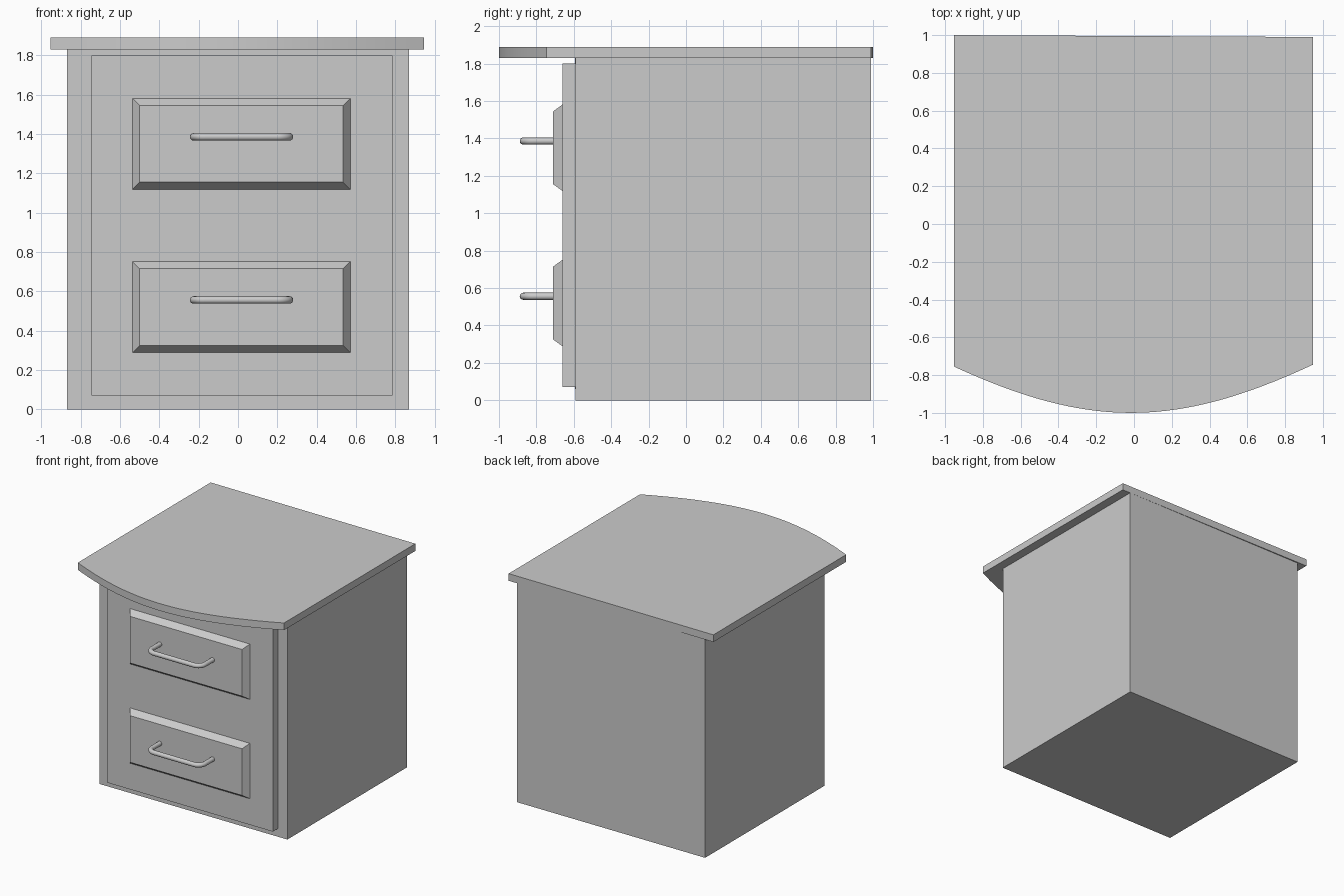
import bpy, bmesh, math
from mathutils import Vector
from mathutils.geometry import interpolate_bezier

default = bpy.data.objects.get("Cube")
if default:
    bpy.data.objects.remove(default, do_unlink=True)

grey = bpy.data.materials.new("light grey")
grey.use_nodes = True
COLOUR = (0.6, 0.6, 0.6, 1)
grey.diffuse_color = COLOUR
grey.node_tree.nodes["Principled BSDF"].inputs["Base Color"].default_value = COLOUR


def finish(name, bm):
    bmesh.ops.recalc_face_normals(bm, faces=bm.faces)
    mesh = bpy.data.meshes.new(name)
    bm.to_mesh(mesh)
    bm.free()
    mesh.materials.append(grey)
    obj = bpy.data.objects.new(name, mesh)
    bpy.context.collection.objects.link(obj)
    return obj


def smooth(obj):
    bpy.ops.object.select_all(action="DESELECT")
    obj.select_set(True)
    bpy.context.view_layer.objects.active = obj
    bpy.ops.object.shade_smooth_by_angle(angle=math.radians(40))


def box(name, x, y, z, inset=0):
    """Box between (min, max) pairs; inset narrows its front face."""
    bm = bmesh.new()
    bmesh.ops.create_cube(bm, size=1)
    for v in bm.verts:
        shrink = inset if v.co.y < 0 else 0
        v.co = [pair[c > 0] - (math.copysign(shrink, c) if axis != 1 else 0)
                for axis, (c, pair) in enumerate(zip(v.co, (x, y, z)))]
    return finish(name, bm)


def bar(name, path, radius, sides=16):
    """Round bar swept along a path lying in a horizontal plane."""
    bm = bmesh.new()
    rings = []
    for i, p in enumerate(path):
        before = (p - path[max(i - 1, 0)]).normalized()
        after = (path[min(i + 1, len(path) - 1)] - p).normalized()
        along = (before + after).normalized()
        side = along.cross(Vector((0, 0, 1)))
        ring = []
        for k in range(sides):
            a = math.tau * k / sides
            ring.append(bm.verts.new(p + radius * (side * math.cos(a) + Vector((0, 0, math.sin(a))))))
        rings.append(ring)
    for r, s in zip(rings, rings[1:]):
        for k in range(sides):
            j = (k + 1) % sides
            bm.faces.new((r[k], r[j], s[j], s[k]))
    bm.faces.new(rings[0])
    bm.faces.new(rings[-1])
    smooth(finish(name, bm))


# Cabinet body, thin front frame and front panel
box("cabinet_body", (-0.87, 0.87), (-0.59, 0.99), (0, 1.83))
box("front_frame", (-0.76, 0.775), (-0.594, -0.58), (0.06, 1.83))
box("front_panel", (-0.745, 0.785), (-0.66, -0.59), (0.07, 1.8))

# Bow-fronted top, very slightly out of square at the back
bow = interpolate_bezier(Vector((-0.953, -0.755)), Vector((-0.24, -1.083)),
                         Vector((0.22, -1.083)), Vector((0.947, -0.745)), 33)
outline = list(bow) + [Vector((0.947, 0.99)), Vector((-0.953, 1.0))]
bm = bmesh.new()
base = bm.faces.new([bm.verts.new((p.x, p.y, 1.83)) for p in outline])
lift = bmesh.ops.extrude_face_region(bm, geom=[base])["geom"]
bmesh.ops.translate(bm, vec=(0, 0, 0.06),
                    verts=[g for g in lift if isinstance(g, bmesh.types.BMVert)])
# Restore the underside when the extrusion consumes it
bmesh.ops.holes_fill(bm, edges=bm.edges, sides=0)
smooth(finish("bowed_top", bm))

# Two drawers: chamfered raised panel and a bent bar handle
BACK, FRONT, BEND = -0.7, -0.87, 0.06
for label, z in (("lower", 0.52), ("upper", 1.35)):
    box(label + "_drawer_front", (-0.54, 0.575), (-0.71, -0.655),
        (z - 0.235, z + 0.235), inset=0.04)
    centre, half, height = 0.018, 0.244, z + 0.036
    left = [Vector((-half, BACK, height))]
    for i in range(9):
        a = math.pi / 2 * i / 8
        left.append(Vector((-half + BEND * (1 - math.cos(a)),
                            FRONT + BEND * (1 - math.sin(a)), height)))
    right = [Vector((-p.x, p.y, p.z)) for p in reversed(left)]
    path = [p + Vector((centre, 0, 0)) for p in left + right]
    bar(label + "_drawer_handle", path, 0.019)
